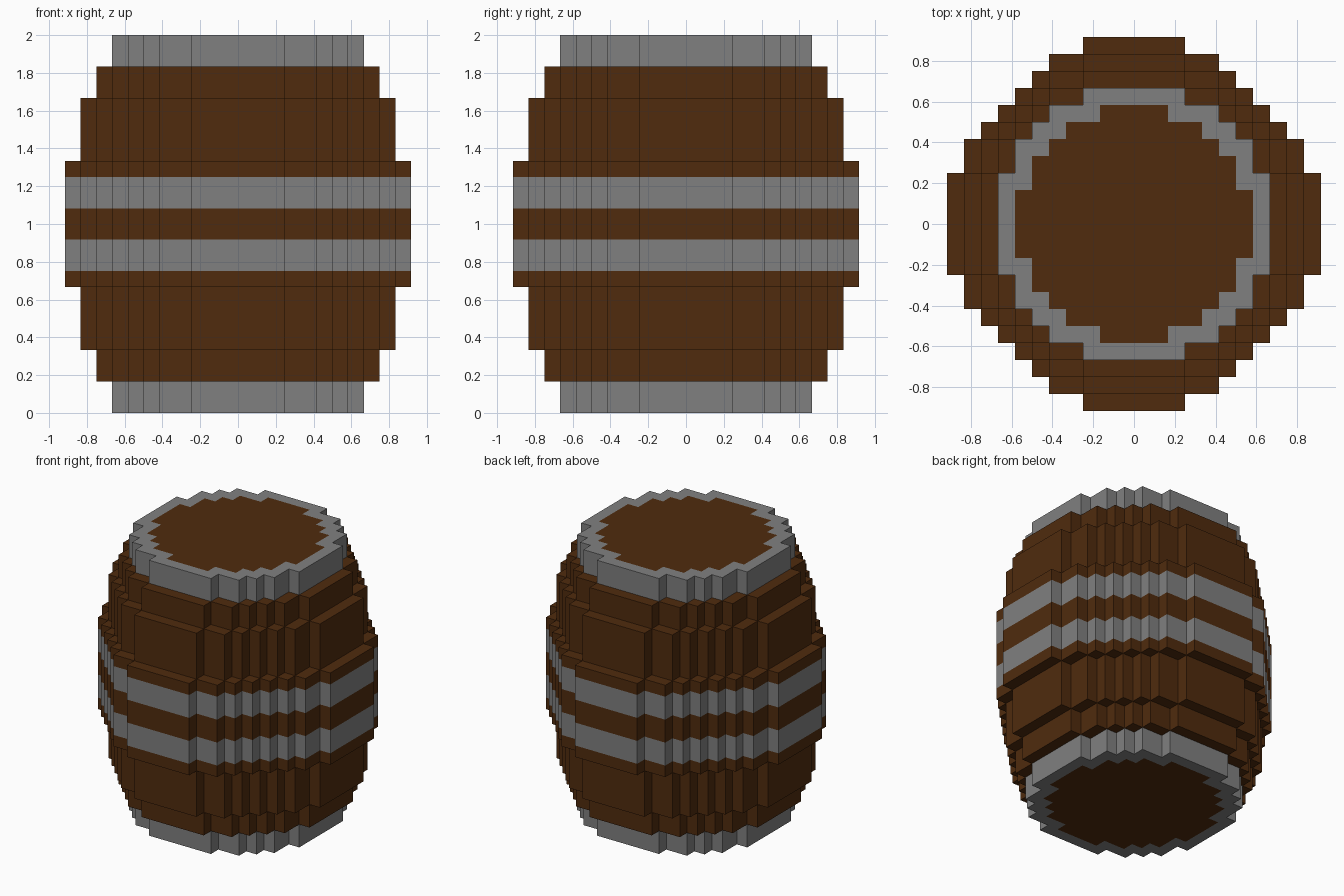
import bpy, bmesh

if "Cube" in bpy.data.objects:
    bpy.data.objects.remove(bpy.data.objects["Cube"])

U = 1 / 12  # one step of the blocky grid


def material(name, rgb):
    m = bpy.data.materials.new(name)
    m.diffuse_color = (*rgb, 1)
    m.use_nodes = True
    m.node_tree.nodes["Principled BSDF"].inputs["Base Color"].default_value = m.diffuse_color
    return m


MATS = [material("brown wood", (0.080, 0.0242, 0.0042)),
        material("grey iron", (0.216, 0.216, 0.216))]
WOOD, IRON = 0, 1


def outline(r, inset=0):
    """Stepped circle of radius r (grid steps), counter-clockwise."""
    corners = [(r, 3)] + [(r - 1 - i, 5 + i) for i in range(r - 5)] + [(3, r)]
    quad = []
    for a, b in zip(corners, corners[1:]):
        quad += [a, (b[0], a[1])]
    quad.append(corners[-1])
    quad = [(x - inset, y - inset) for x, y in quad]
    pts = []
    for _ in range(4):
        pts += quad
        quad = [(-y, x) for x, y in quad]
    return pts


def tier(name, r, levels, mats, caps=(True, True), lid=None):
    """Stepped prism: one material per level band; lid = 'top'/'bottom' adds an inlaid wooden head."""
    bm = bmesh.new()

    def ring(z, inset=0):
        return [bm.verts.new((x * U, y * U, z * U)) for x, y in outline(r, inset)]

    def bridge(a, b, mat):
        n = len(a)
        for i in range(n):
            j = (i + 1) % n
            bm.faces.new((a[i], a[j], b[j], b[i])).material_index = mat

    rings = [ring(z) for z in levels]
    for a, b, mat in zip(rings, rings[1:], mats):
        bridge(a, b, mat)
    if caps[0]:
        bm.faces.new(rings[0][::-1]).material_index = mats[0]
    if caps[1]:
        bm.faces.new(rings[-1]).material_index = mats[-1]
    if lid == "top":
        inner = ring(levels[-1], 1)
        bridge(rings[-1], inner, IRON)
        bm.faces.new(inner).material_index = WOOD
    elif lid == "bottom":
        inner = ring(levels[0], 1)
        bridge(inner, rings[0], IRON)
        bm.faces.new(inner[::-1]).material_index = WOOD
    me = bpy.data.meshes.new(name)
    bm.to_mesh(me)
    bm.free()
    for m in MATS:
        me.materials.append(m)
    bpy.context.collection.objects.link(bpy.data.objects.new(name, me))


# Bulging middle with two iron hoops
tier("barrel_middle", 11, [8, 9, 11, 13, 15, 16], [WOOD, IRON, WOOD, IRON, WOOD])

# Narrowing staves above and below
tier("lower_staves", 10, [4, 8], [WOOD], (True, False))
tier("upper_staves", 10, [16, 20], [WOOD], (False, True))
tier("lower_shoulder", 9, [2, 4], [WOOD], (True, False))
tier("upper_shoulder", 9, [20, 22], [WOOD], (False, True))

# End hoops with wooden heads
tier("bottom_hoop", 8, [0, 2], [IRON], (False, False), "bottom")
tier("top_hoop", 8, [22, 24], [IRON], (False, False), "top")
